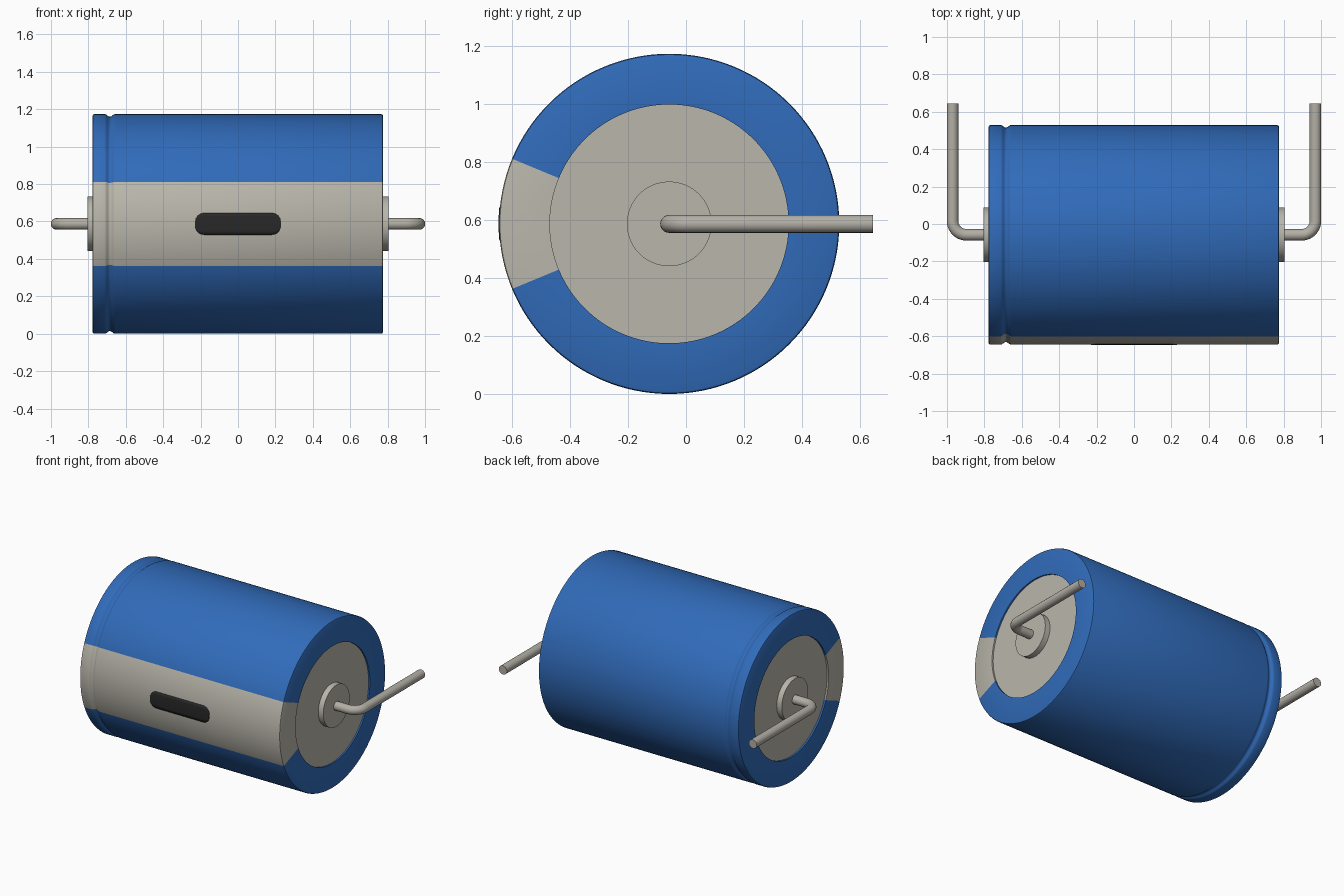
import bpy
import bmesh
import math

if "Cube" in bpy.data.objects:
    bpy.data.objects.remove(bpy.data.objects["Cube"], do_unlink=True)

AXIS_Y, AXIS_Z = -0.058, 0.587   # the can lies along x
RADIUS = 0.587
SEGMENTS = 128
STRIPE_HALF = math.radians(22.5)


def material(name, rgb):
    mat = bpy.data.materials.new(name)
    mat.use_nodes = True
    mat.diffuse_color = (*rgb, 1)
    mat.node_tree.nodes["Principled BSDF"].inputs["Base Color"].default_value = (*rgb, 1)
    return mat


BLUE = material("blue sleeve", (0.03, 0.147, 0.49))
GREY = material("warm grey", (0.49, 0.47, 0.41))
METAL = material("lead metal", (0.45, 0.43, 0.38))
DARK = material("dark mark", (0.02, 0.021, 0.02))


def finish(name, bm, mats, angle=35):
    bmesh.ops.recalc_face_normals(bm, faces=bm.faces)
    mesh = bpy.data.meshes.new(name)
    bm.to_mesh(mesh)
    bm.free()
    for mat in mats:
        mesh.materials.append(mat)
    obj = bpy.data.objects.new(name, mesh)
    bpy.context.collection.objects.link(obj)
    bpy.ops.object.select_all(action="DESELECT")
    obj.select_set(True)
    bpy.context.view_layer.objects.active = obj
    bpy.ops.object.shade_smooth_by_angle(angle=math.radians(angle))
    return obj


def on_can(x, r, angle):
    """Point at an angle measured from the front (-y) towards the top."""
    return (x, AXIS_Y - r * math.cos(angle), AXIS_Z + r * math.sin(angle))


def revolve(profile, segments=SEGMENTS):
    """Turn an (x, radius) profile about the can's axis."""
    bm = bmesh.new()
    rings = [[bm.verts.new(on_can(x, r, math.tau * i / segments)) for i in range(segments)]
             for x, r in profile]
    for a, b in zip(rings, rings[1:]):
        for i in range(segments):
            j = (i + 1) % segments
            bm.faces.new((a[i], a[j], b[j], b[i]))
    return bm, rings


# Sleeve: rolled rim, groove near the left end, rounded edges, open ends
groove = [(-0.685 + 0.028 * t / 6, RADIUS - 0.007 * (1 + math.cos(math.pi * t / 6)))
          for t in range(-6, 7)]
profile = [(-0.765, 0.412), (-0.778, 0.412), (-0.778, RADIUS - 0.01),
           (-0.775, RADIUS - 0.003), (-0.768, RADIUS), *groove,
           (0.766, RADIUS), (0.773, RADIUS - 0.003), (0.776, RADIUS - 0.01),
           (0.776, 0.412), (0.763, 0.412)]
bm, _ = revolve(profile)
for face in bm.faces:
    c = face.calc_center_median()
    angle = math.atan2(c.z - AXIS_Z, AXIS_Y - c.y)
    face.material_index = int(abs(angle) < STRIPE_HALF)
finish("sleeve", bm, [BLUE, GREY])


def disc(name, x0, x1, r):
    bm, rings = revolve([(x0, r), (x1, r)], 96)
    for ring in rings:
        bm.faces.new(ring)
    finish(name, bm, [GREY])


def lead(name, side):
    bend = 0.075
    reach = 0.97
    path = [(0.75, AXIS_Y)]
    for i in range(11):
        a = math.pi / 2 * i / 10
        path.append((reach - bend + bend * math.sin(a), AXIS_Y + bend - bend * math.cos(a)))
    path.append((reach, 0.645))
    bm = bmesh.new()
    rings = []
    for k, (x, y) in enumerate(path):
        turn = math.pi / 2 * min(max(k - 1, 0), 10) / 10
        ring = []
        for i in range(20):
            a = math.tau * i / 20
            off = 0.031 * math.cos(a)
            ring.append(bm.verts.new((side * (x + off * math.sin(turn)),
                                      y - off * math.cos(turn),
                                      AXIS_Z + 0.031 * math.sin(a))))
        rings.append(ring)
    for a, b in zip(rings, rings[1:]):
        for i in range(20):
            j = (i + 1) % 20
            bm.faces.new((a[i], a[j], b[j], b[i]))
    for ring in (rings[0], rings[-1]):
        bm.faces.new(ring)
    finish(name, bm, [METAL])


# End caps, bosses and bent wire leads
for label, side in (("left", 1), ("right", -1)):
    disc(label + "_end_cap", side * 0.70, side * 0.766, 0.414)
    disc(label + "_boss", side * 0.76, side * 0.805, 0.146)
    lead(label + "_lead", side)

# Dark rounded mark, curved to follow the stripe
half_w, half_h, corner, rows = 0.23, 0.058, 0.05, 6
arc = [corner * (1 - math.cos(math.pi / 2 * i / 8)) for i in range(9)]
columns = [(-half_w + d, d) for d in arc] + [(half_w - d, d) for d in reversed(arc)]
bm = bmesh.new()
grid = []
for x, d in columns:
    h = half_h - corner + math.sqrt(max(corner ** 2 - (corner - d) ** 2, 0))
    grid.append([bm.verts.new(on_can(x, RADIUS + 0.002,
                                     math.asin(h * (2 * r / rows - 1) / RADIUS)))
                 for r in range(rows + 1)])
for a, b in zip(grid, grid[1:]):
    for r in range(rows):
        bm.faces.new((a[r], b[r], b[r + 1], a[r + 1]))
if sum(f.normal.y for f in bm.faces) > 0:
    bmesh.ops.reverse_faces(bm, faces=bm.faces)
mark = finish("polarity_mark", bm, [DARK])
solid = mark.modifiers.new("thickness", "SOLIDIFY")
solid.thickness = 0.004
